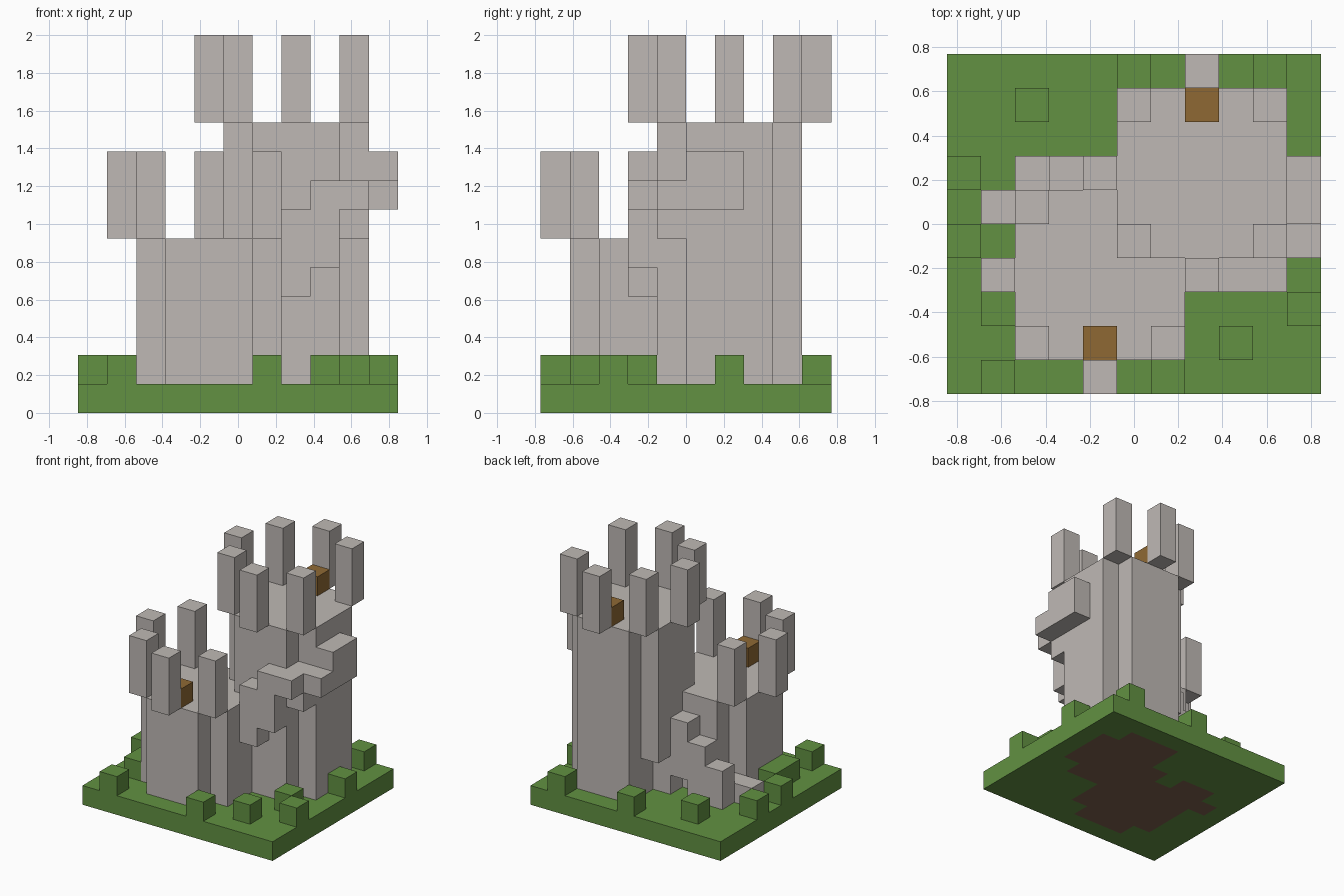
import bpy
import bmesh
from mathutils import Vector

if "Cube" in bpy.data.objects:
    bpy.data.objects.remove(bpy.data.objects["Cube"], do_unlink=True)

U = 2 / 13                    # size of one block
NX, NY = 11, 10               # blocks across the ground
ORIGIN = Vector((-NX / 2, -NY / 2, 0))


def material(name, rgb):
    m = bpy.data.materials.new(name)
    m.use_nodes = True
    m.diffuse_color = (*rgb, 1)
    m.node_tree.nodes["Principled BSDF"].inputs["Base Color"].default_value = (*rgb, 1)
    return m


STONE = material("pale stone", (0.52, 0.485, 0.46))
GRASS = material("grass green", (0.122, 0.283, 0.054))
WOOD = material("wood brown", (0.275, 0.141, 0.034))
EARTH = material("earth brown", (0.21, 0.115, 0.075))


def cells(x, y, z):
    """All block cells in three half-open ranges."""
    return {(i, j, k) for i in range(*x) for j in range(*y) for k in range(*z)}


def column(x, y, bottom, top):
    return cells((x, x + 1), (y, y + 1), (bottom, top))


def octagon(x, y, bottom, top):
    """A five by five shaft without its four corner columns."""
    full = cells((x, x + 5), (y, y + 5), (bottom, top))
    return {c for c in full if not (c[0] in (x, x + 4) and c[1] in (y, y + 4))}


def solid(name, blocks, mats, rule=None):
    """Skin a set of blocks, keeping only the outer faces."""
    bm = bmesh.new()
    for cell in sorted(blocks):
        for axis in range(3):
            for side in (0, 1):
                near = list(cell)
                near[axis] += 2 * side - 1
                if tuple(near) in blocks:
                    continue
                a, b = (axis + 1) % 3, (axis + 2) % 3
                ring = []
                for da, db in ((0, 0), (1, 0), (1, 1), (0, 1)):
                    p = Vector(cell)
                    p[axis] += side
                    p[a] += da
                    p[b] += db
                    ring.append(bm.verts.new((p + ORIGIN) * U))
                face = bm.faces.new(ring if side else ring[::-1])
                if rule:
                    face.material_index = rule(cell, axis, side)
    bmesh.ops.remove_doubles(bm, verts=bm.verts, dist=U / 100)
    bmesh.ops.dissolve_limit(bm, angle_limit=0.01, verts=bm.verts,
                             edges=bm.edges, delimit={'MATERIAL'})
    mesh = bpy.data.meshes.new(name)
    bm.to_mesh(mesh)
    bm.free()
    for m in mats:
        mesh.materials.append(m)
    obj = bpy.data.objects.new(name, mesh)
    bpy.context.collection.objects.link(obj)
    return obj


# Towers, the tall one with a doorway at its back corner
tall = octagon(5, 4, 1, 10) - column(5, 7, 1, 3)
short = octagon(2, 1, 1, 6) - tall
solid("tall_tower", tall, [STONE])
solid("short_tower", short, [STONE])

# Steps rising from the ground at the back
low_steps = (column(1, 5, 1, 2) | column(2, 5, 1, 2) | column(2, 6, 1, 3)
             | column(3, 6, 1, 4) | column(4, 6, 2, 5))
solid("ground_steps", low_steps, [STONE])

# Hanging steps winding around the tall tower
high_steps = (column(7, 3, 4, 7) | column(8, 3, 5, 8) | column(9, 3, 7, 8)
              | column(9, 4, 6, 8) | column(10, 4, 7, 8)
              | cells((10, 11), (5, 7), (7, 9)))
solid("hanging_steps", high_steps, [STONE])

# Battlement posts
for tower, base, spots in (
        ("tall", 10, ((7, 3), (5, 4), (9, 4), (4, 6), (5, 8), (9, 8), (7, 9))),
        ("short", 6, ((4, 0), (2, 1), (6, 1), (1, 3), (2, 5)))):
    for n, (x, y) in enumerate(spots, 1):
        solid(f"{tower}_tower_post_{n}", column(x, y, base, base + 3), [STONE])

# Wooden crates on the tower tops
solid("tall_tower_crate", column(7, 8, 10, 11), [WOOD])
solid("short_tower_crate", column(4, 1, 6, 7), [WOOD])

# Grass slab, bare earth underneath the stonework
standing = {(c[0], c[1]) for c in tall | short | low_steps if c[2] == 1}
solid("ground", cells((0, NX), (0, NY), (0, 1)), [GRASS, EARTH],
      lambda c, axis, side: int(axis == 2 and side == 0 and c[:2] in standing))

# Grass tufts
tufts = ((1, 0), (6, 0), (8, 1), (1, 2), (1, 3), (10, 2), (9, 3),
         (0, 4), (0, 6), (10, 6), (2, 8), (5, 9), (9, 9))
for n, (x, y) in enumerate(tufts, 1):
    solid(f"grass_tuft_{n}", column(x, y, 1, 2), [GRASS])
